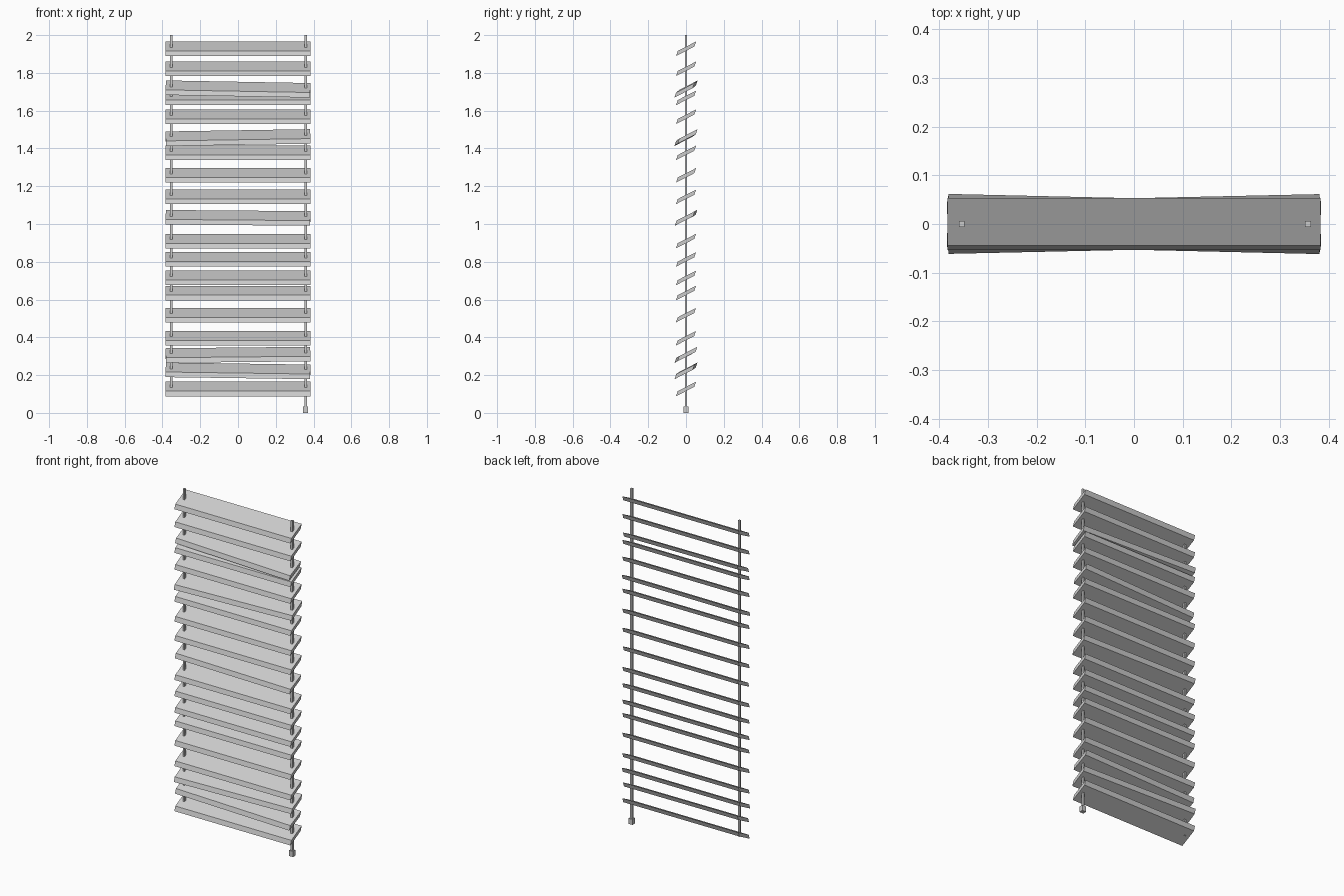
import bpy, bmesh
from mathutils import Matrix

if "Cube" in bpy.data.objects:
    bpy.data.objects.remove(bpy.data.objects["Cube"])

HALF = 0.383
# slanted slat cross-section (y, z), measured around its middle
PROFILE = [(-0.053, -0.0385), (0.044, 0.0115), (0.053, 0.0385), (-0.044, -0.0115)]


def finish(name, bm):
    bmesh.ops.recalc_face_normals(bm, faces=bm.faces)
    mesh = bpy.data.meshes.new(name)
    bm.to_mesh(mesh)
    bm.free()
    obj = bpy.data.objects.new(name, mesh)
    bpy.context.collection.objects.link(obj)
    return obj


def box(name, x0, x1, y0, y1, z0, z1):
    bm = bmesh.new()
    bmesh.ops.create_cube(bm, size=1)
    for v in bm.verts:
        v.co.x = x1 if v.co.x > 0 else x0
        v.co.y = y1 if v.co.y > 0 else y0
        v.co.z = z1 if v.co.z > 0 else z0
    return finish(name, bm)


def slat(index, z, yaw=0, roll=0):
    bm = bmesh.new()
    face = bm.faces.new([bm.verts.new((-HALF, y, h)) for y, h in PROFILE])
    ext = bmesh.ops.extrude_face_region(bm, geom=[face], use_keep_orig=True)
    verts = [g for g in ext["geom"] if isinstance(g, bmesh.types.BMVert)]
    bmesh.ops.translate(bm, verts=verts, vec=(2 * HALF, 0, 0))
    obj = finish(f"slat_{index:02d}", bm)
    obj.matrix_world = (Matrix.Translation((0, 0, z + 0.0385))
                        @ Matrix.Rotation(yaw, 4, 'Z') @ Matrix.Rotation(-roll, 4, 'Y'))


# slats: bottom height, then yaw and roll for the crooked ones
SLATS = [(1.889,), (1.783,), (1.676, -0.023, -0.018), (1.629,), (1.529,),
         (1.419, 0.022, 0.016), (1.338,), (1.219,), (1.105,),
         (0.994, -0.016, -0.008), (0.871,), (0.774,), (0.676,), (0.596,),
         (0.479,), (0.357,), (0.269, 0.018, 0.01), (0.184, -0.02, -0.014), (0.088,)]
for i, s in enumerate(SLATS):
    slat(i + 1, *s)

# cords and pull weight
box("left_cord", -0.360, -0.348, -0.006, 0.006, 0.115, 2.0)
box("right_cord", 0.352, 0.364, -0.006, 0.006, 0.02, 2.0)
box("cord_weight", 0.345, 0.371, -0.012, 0.012, 0.0, 0.033)
